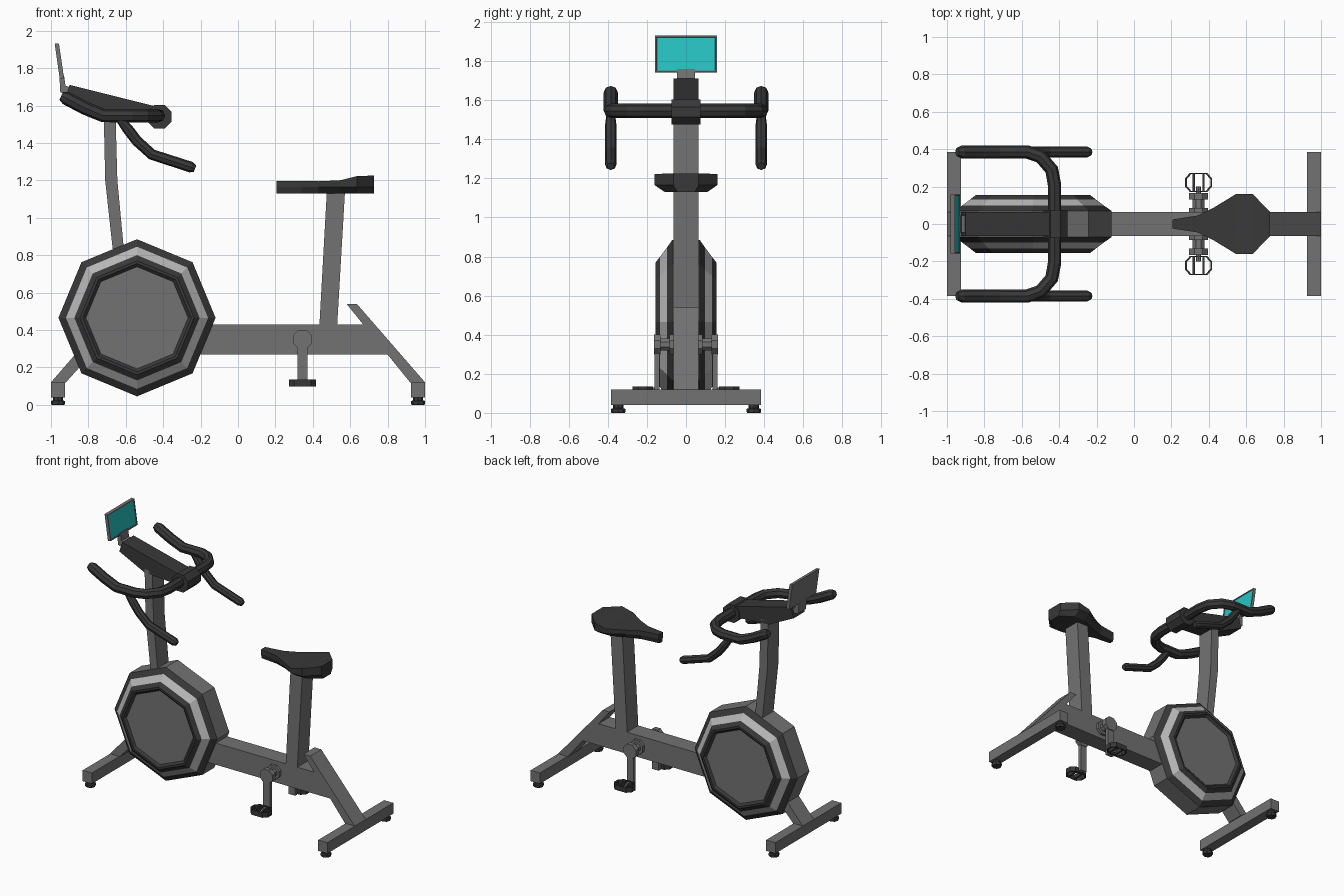
import bpy, bmesh
from math import cos, sin, pi

if "Cube" in bpy.data.objects:
    bpy.data.objects.remove(bpy.data.objects["Cube"])


def material(name, r, g, b):
    m = bpy.data.materials.new(name)
    m.diffuse_color = (r, g, b, 1)
    m.use_nodes = True
    m.node_tree.nodes["Principled BSDF"].inputs["Base Color"].default_value = m.diffuse_color
    return m


FRAME = material("frame_grey", .17, .17, .17)
DARK = material("dark_rubber", .04, .04, .04)
LIGHT = material("light_stripe", .48, .48, .48)
TEAL = material("display_teal", .02, .54, .54)


def finish(name, bm, *mats):
    bmesh.ops.recalc_face_normals(bm, faces=bm.faces)
    me = bpy.data.meshes.new(name)
    bm.to_mesh(me)
    bm.free()
    ob = bpy.data.objects.new(name, me)
    bpy.context.collection.objects.link(ob)
    for m in mats:
        me.materials.append(m)
    return ob


def loft(name, rings, *mats, bands=None):
    """Skin closed rings of points, capping both ends."""
    bm = bmesh.new()
    vs = [[bm.verts.new(p) for p in ring] for ring in rings]
    n = len(vs[0])
    for k in range(len(vs) - 1):
        a, b = vs[k], vs[k + 1]
        for i in range(n):
            j = (i + 1) % n
            f = bm.faces.new((a[i], a[j], b[j], b[i]))
            if bands:
                f.material_index = bands[k]
    bm.faces.new(vs[0])
    bm.faces.new(vs[-1])
    return finish(name, bm, *mats)


def plate(name, outline, y0, y1, mat=FRAME):
    """Side-view outline (x, z) extruded across y."""
    return loft(name, [[(x, y, z) for x, z in outline] for y in (y0, y1)], mat)


def box(name, x0, x1, y0, y1, z0, z1, mat=FRAME):
    return plate(name, [(x0, z0), (x1, z0), (x1, z1), (x0, z1)], y0, y1, mat)


def lathe_y(name, cx, cz, profile, n, *mats, bands=None, turn=0):
    """Turned part on a sideways axis; profile is (radius, y)."""
    ang = [2 * pi * (i + turn) / n for i in range(n)]
    return loft(name, [[(cx + r * cos(a), y, cz + r * sin(a)) for a in ang]
                       for r, y in profile], *mats, bands=bands)


def tube(name, points, radius, tip=.65):
    """Eight-sided tube with tapered ends."""
    cu = bpy.data.curves.new(name, 'CURVE')
    cu.dimensions = '3D'
    cu.bevel_depth = radius
    cu.bevel_resolution = 2
    cu.use_fill_caps = True
    sp = cu.splines.new('POLY')
    sp.points.add(len(points) - 1)
    for p, co in zip(sp.points, points):
        p.co = (*co, 1)
    sp.points[0].radius = sp.points[-1].radius = tip
    sp.use_smooth = False
    cu.materials.append(DARK)
    ob = bpy.data.objects.new(name, cu)
    bpy.context.collection.objects.link(ob)
    bpy.ops.object.select_all(action='DESELECT')
    ob.select_set(True)
    bpy.context.view_layer.objects.active = ob
    bpy.ops.object.convert(target='MESH')


W = .065  # half width of the frame tubes

# Base frame
plate("main_beam", [(-.3, .27), (.80, .27), (.68, .43), (-.3, .43)], -W, W)
plate("rear_leg", [(.58, .54), (.635, .54), (1, .12), (.92, .12)], -W, W)
plate("front_leg", [(-1, .12), (-.92, .12), (-.68, .385), (-.77, .385)], -W, W)
for s, end in ((-1, "front"), (1, "rear")):
    x0, x1 = sorted((s * .925, s))
    box(end + "_stabiliser", x0, x1, -.385, .385, .04, .12)
    for t, side in ((-1, "left"), (1, "right")):
        rings = [[(s * .963 + r * cos(i * pi / 4), t * .347 + r * sin(i * pi / 4), z)
                  for i in range(8)]
                 for r, z in ((.034, 0), (.037, .006), (.037, .02), (.027, .024), (.027, .045))]
        loft(f"{end}_{side}_foot", rings, DARK)

# Flywheel housing with a light stripe on each side
half = [(.273, .14), (.29, .155), (.305, .155), (.335, .132), (.38, .098), (.42, .07)]
profile = [(r, -y) for r, y in half] + [(r, y) for r, y in reversed(half)]
lathe_y("flywheel", -.54, .465, profile, 8, FRAME, DARK, LIGHT,
        bands=[1, 1, 1, 2, 1, 0, 1, 2, 1, 1, 1])

# Mast, stem and clamp
plate("mast", [(-.645, .65), (-.585, .65), (-.612, .85), (-.645, 1.2), (-.655, 1.56),
               (-.718, 1.56), (-.71, 1.2), (-.672, .85)], -W, W)
plate("stem", [(-.90, 1.71), (-.42, 1.59), (-.42, 1.515), (-.72, 1.535), (-.925, 1.635)],
      -W, W, DARK)
lathe_y("bar_clamp", -.42, 1.54, [(.069, -.075), (.069, .075)], 8, DARK, turn=.5)

# Handlebar: half a path mirrored across y
side = [(-.945, .385, 1.652), (-.92, .385, 1.64), (-.82, .385, 1.587), (-.72, .385, 1.546),
        (-.57, .385, 1.546), (-.50, .36, 1.546), (-.44, .29, 1.546), (-.425, .21, 1.546)]
tube("handlebar", side + [(x, -y, z) for x, y, z in reversed(side)], .036)
for s, label in ((-1, "left"), (1, "right")):
    tube(label + "_lower_grip",
         [(x, s * .385, z) for x, z in ((-.65, 1.55), (-.59, 1.475), (-.54, 1.41),
                                        (-.46, 1.338), (-.25, 1.27), (-.23, 1.262))], .029)

# Console: panel with a recessed display facing the rider
plate("console_neck", [(-.955, 1.76), (-.93, 1.76), (-.922, 1.705), (-.87, 1.69),
                       (-.87, 1.65), (-.95, 1.67)], -.045, .045)
con = plate("console", [(-.98, 1.932), (-.957, 1.93), (-.93, 1.745), (-.953, 1.742)],
            -.158, .158)
con.data.materials.append(TEAL)
bm = bmesh.new()
bm.from_mesh(con.data)
bm.faces.ensure_lookup_table()
face = max(bm.faces, key=lambda f: f.normal.x)
bmesh.ops.inset_region(bm, faces=[face], thickness=.011, depth=0)
bmesh.ops.inset_region(bm, faces=[face], thickness=.001, depth=-.004)
face.material_index = 1
bm.to_mesh(con.data)
bm.free()

# Seat post and saddle; saddle stations are (x, half width, top z)
plate("seat_post", [(.435, .42), (.53, .42), (.572, 1.14), (.475, 1.14)], -W, W)
stations = [(.205, .024, 1.197), (.34, .045, 1.197), (.43, .09, 1.195), (.545, .16, 1.2),
            (.635, .16, 1.222), (.727, .065, 1.226)]
loft("seat", [[(x, w, top), (x, w, 1.165), (x, w * .68, 1.13),
               (x, -w * .68, 1.13), (x, -w, 1.165), (x, -w, top)]
              for x, w, top in stations], DARK)

# Cranks and caged pedals, both hanging down
CX = .345
for s, label in ((-1, "left"), (1, "right")):
    lathe_y(label + "_crank_axle", CX, .35,
            [(.055, s * .06), (.055, s * .085), (.034, s * .085), (.034, s * .13),
             (.055, s * .13), (.055, s * .165)], 8, FRAME, turn=.5)
    box(label + "_crank_arm", CX - .027, CX + .027, s * .135, s * .16, .10, .35)
    lathe_y(label + "_pedal_spindle", CX, .117, [(.014, s * .15), (.014, s * .2)], 8, FRAME)
    # Octagonal cage ring
    bm = bmesh.new()
    outer = [(.073, .022), (.045, .052), (-.045, .052), (-.073, .022)]
    outer += [(-x, -y) for x, y in outer]
    loops = [[bm.verts.new((CX + x * k, s * .222 + y * k, z)) for x, y in outer]
             for k, z in ((1, .098), (1, .136), (.86, .136), (.86, .098))]
    for k in range(4):
        a, b = loops[k], loops[(k + 1) % 4]
        for i in range(8):
            j = (i + 1) % 8
            bm.faces.new((a[i], a[j], b[j], b[i]))
    finish(label + "_pedal_cage", bm, DARK)
    for n, dx in enumerate((-.026, .026)):
        box(f"{label}_pedal_bar_{n + 1}", CX + dx - .006, CX + dx + .006,
            s * .175, s * .27, .102, .132, DARK)
